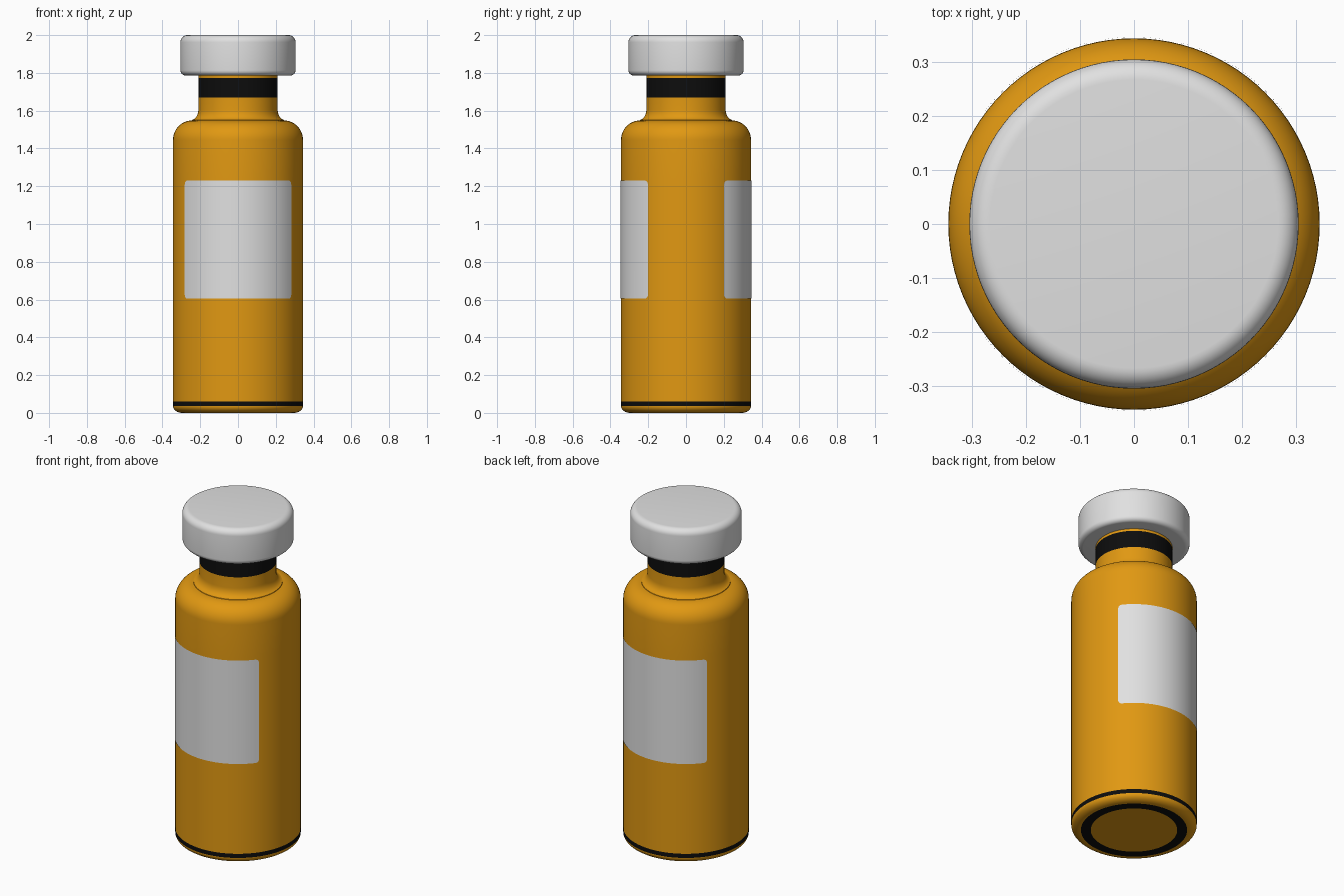
import bpy, bmesh, math

if "Cube" in bpy.data.objects:
    bpy.data.objects.remove(bpy.data.objects["Cube"])

SEG = 96


def material(name, rgb):
    m = bpy.data.materials.new(name)
    m.diffuse_color = (*rgb, 1)
    m.use_nodes = True
    m.node_tree.nodes["Principled BSDF"].inputs["Base Color"].default_value = m.diffuse_color
    return m


AMBER = material("amber", (0.75, 0.315, 0.006))
WHITE = material("white", (0.75, 0.75, 0.75))
BLACK = material("black", (0.004, 0.004, 0.004))


def finish(bm, name, mats):
    me = bpy.data.meshes.new(name)
    bm.to_mesh(me)
    bm.free()
    ob = bpy.data.objects.new(name, me)
    bpy.context.collection.objects.link(ob)
    for m in mats:
        me.materials.append(m)
    bpy.ops.object.select_all(action='DESELECT')
    ob.select_set(True)
    bpy.context.view_layer.objects.active = ob
    bpy.ops.object.shade_smooth_by_angle(angle=math.radians(40))
    return ob


def arc(cr, cz, rx, rz, a0, a1, n=8):
    """Points of an elliptical fillet in the (radius, height) plane."""
    return [(cr + rx * math.cos(math.radians(a0 + (a1 - a0) * i / n)),
             cz + rz * math.sin(math.radians(a0 + (a1 - a0) * i / n))) for i in range(n + 1)]


def lathe(name, profile, mats, rule=lambda r, z: 0):
    """Revolve a profile that starts and ends on the axis; rule picks the colour."""
    bm = bmesh.new()
    rings = []
    for r, z in profile:
        if r < 1e-6:
            rings.append([bm.verts.new((0, 0, z))] * SEG)
        else:
            rings.append([bm.verts.new((r * math.cos(2 * math.pi * k / SEG),
                                        r * math.sin(2 * math.pi * k / SEG), z)) for k in range(SEG)])
    for (p, q), a, b in zip(zip(profile, profile[1:]), rings, rings[1:]):
        idx = rule((p[0] + q[0]) / 2, (p[1] + q[1]) / 2)
        for k in range(SEG):
            j = (k + 1) % SEG
            f = bm.faces.new(list(dict.fromkeys((a[k], a[j], b[j], b[k]))))
            f.material_index = idx
    bmesh.ops.recalc_face_normals(bm, faces=bm.faces)
    return finish(bm, name, mats)


# Bottle: base with black ring, body with black line, shoulder, neck with black band
R = 0.344
bottle = [(0, 0), (0.237, 0), (0.291, 0)]
bottle += arc(0.295, 0.036, R - 0.295, 0.036, -85, 0)
bottle += [(R, 0.061), (R, 0.6), (R, 1.24)]
bottle += arc(0.244, 1.445, R - 0.244, 0.103, 0, 90, 12)
bottle += arc(0.25, 1.605, 0.04, 0.055, 260, 180)
bottle += [(0.21, 1.67), (0.21, 1.772), (0.21, 1.80), (0, 1.80)]


def bottle_colour(r, z):
    base_ring = z < 0.0005 and 0.237 < r < 0.291
    base_line = 0.037 < z < 0.06
    neck_band = 1.68 < z < 1.77
    return 1 if base_ring or base_line or neck_band else 0


lathe("bottle", bottle, [AMBER, BLACK], bottle_colour)

# Cap: rounded disc
cap = [(0, 1.786)] + arc(0.277, 1.814, 0.028, 0.028, -90, 0)
cap += arc(0.267, 1.962, 0.038, 0.038, 0, 90) + [(0, 2.0)]
lathe("cap", cap, [WHITE])


# Labels: thin curved plates with rounded corners, front and back
def label(name, facing, z0=0.605, z1=1.23, half=math.radians(54.5), c=0.022, cols=32):
    bm = bmesh.new()
    rad = R + 0.0025
    fillet = [c * (1 - math.cos(math.radians(15 * i))) for i in range(7)]
    heights = [z0 + t for t in fillet] + [z1 - t for t in reversed(fillet)]
    rows = []
    for z in heights:
        d = max(0, c - min(z - z0, z1 - z))
        w = half - (c - math.sqrt(max(0, c * c - d * d))) / rad
        angles = [facing + w * (2 * k / cols - 1) for k in range(cols + 1)]
        rows.append([bm.verts.new((rad * math.cos(a), rad * math.sin(a), z)) for a in angles])
    for a, b in zip(rows, rows[1:]):
        for k in range(cols):
            bm.faces.new((a[k], a[k + 1], b[k + 1], b[k]))
    finish(bm, name, [WHITE])


label("front_label", -math.pi / 2)
label("back_label", math.pi / 2)
